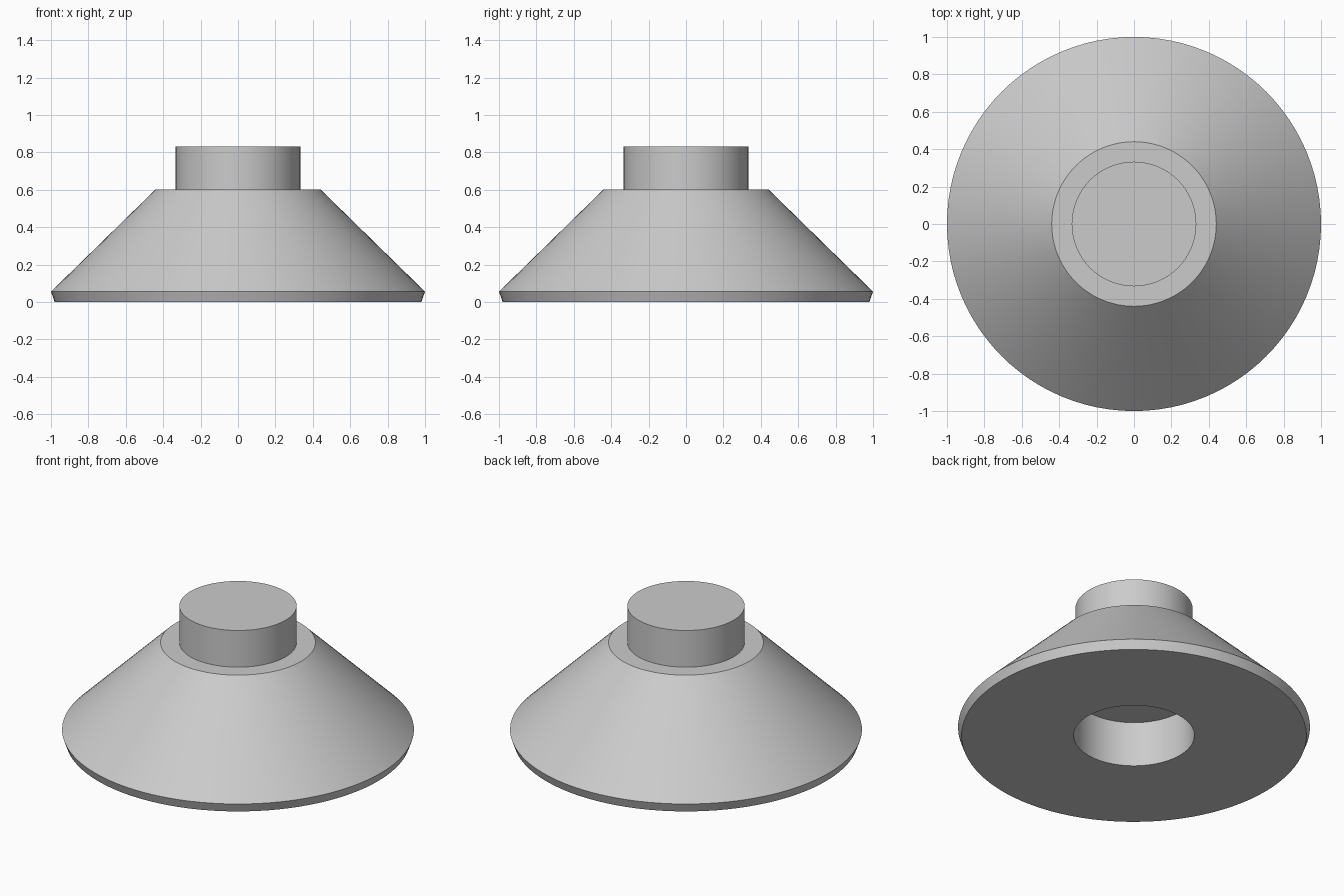
import bpy
import bmesh
import math
from mathutils import Matrix, Vector

cube = bpy.data.objects.get("Cube")
if cube:
    bpy.data.objects.remove(cube, do_unlink=True)

SEGMENTS = 96

# Single light grey material
grey = bpy.data.materials.new("light_grey")
grey.use_nodes = True
colour = (0.6, 0.6, 0.6, 1)
grey.diffuse_color = colour
grey.node_tree.nodes["Principled BSDF"].inputs["Base Color"].default_value = colour


def lathe(name, profile):
    """Spin an (r, z) profile about the z axis."""
    bm = bmesh.new()
    verts = [bm.verts.new((r, 0, z)) for r, z in profile]
    edges = [bm.edges.new(pair) for pair in zip(verts, verts[1:])]
    bmesh.ops.spin(bm, geom=verts + edges, cent=(0, 0, 0), axis=(0, 0, 1),
                   angle=math.tau, steps=SEGMENTS)
    bmesh.ops.remove_doubles(bm, verts=bm.verts, dist=0.0001)
    bmesh.ops.recalc_face_normals(bm, faces=bm.faces)
    mesh = bpy.data.meshes.new(name)
    bm.to_mesh(mesh)
    bm.free()
    mesh.materials.append(grey)
    obj = bpy.data.objects.new(name, mesh)
    bpy.context.collection.objects.link(obj)
    bpy.ops.object.select_all(action="DESELECT")
    obj.select_set(True)
    bpy.context.view_layer.objects.active = obj
    bpy.ops.object.shade_smooth_by_angle(angle=math.radians(25))
    return obj


# Socket in the base, bevelled rim, cone, flat shoulder and top stud
lathe("cone_with_stud", [
    (0, 0.283), (0.343, 0.283), (0.343, 0),
    (0.98, 0), (1, 0.056),
    (0.44, 0.603), (0.333, 0.603),
    (0.333, 0.833), (0, 0.833),
])
